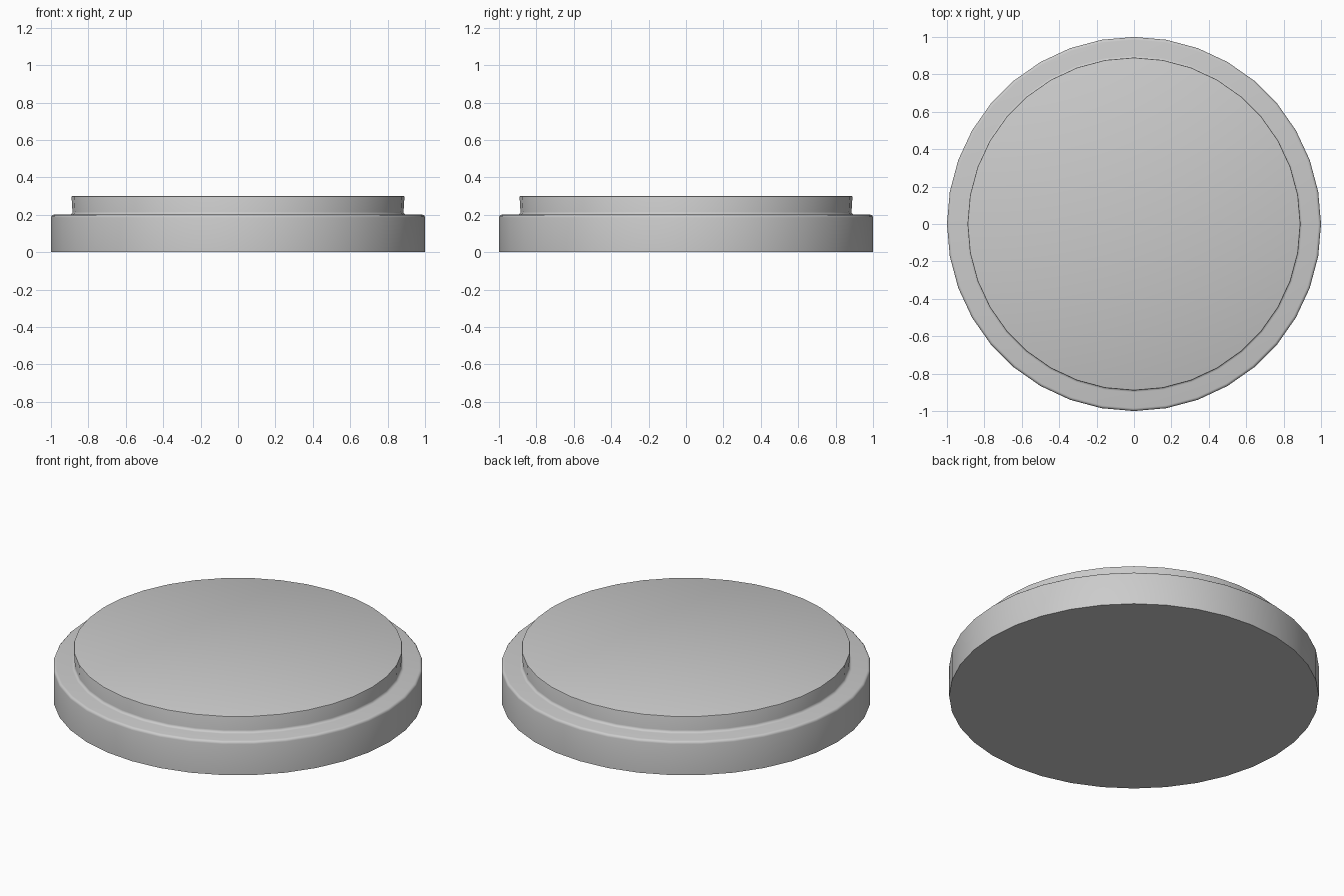
import bpy, bmesh
from math import cos, sin, pi, radians

if "Cube" in bpy.data.objects:
    bpy.data.objects.remove(bpy.data.objects["Cube"])

SIDES = 36


def arc(cx, cz, r, a0, a1, n=3):
    # Small rounded corner in the (radius, z) profile
    return [(cx + r * cos(radians(a0 + (a1 - a0) * i / n)),
             cz + r * sin(radians(a0 + (a1 - a0) * i / n))) for i in range(n + 1)]


def lathe(name, profile):
    bm = bmesh.new()
    rings = [[bm.verts.new((r * cos(2 * pi * i / SIDES), r * sin(2 * pi * i / SIDES), z))
              for i in range(SIDES)] for r, z in profile]
    for a, b in zip(rings, rings[1:]):
        for i in range(SIDES):
            j = (i + 1) % SIDES
            bm.faces.new((a[i], a[j], b[j], b[i]))
    bm.faces.new(rings[0][::-1])
    bm.faces.new(rings[-1])
    mesh = bpy.data.meshes.new(name)
    bm.to_mesh(mesh)
    bm.free()
    obj = bpy.data.objects.new(name, mesh)
    bpy.context.collection.objects.link(obj)
    bpy.context.view_layer.objects.active = obj
    obj.select_set(True)
    bpy.ops.object.shade_smooth_by_angle(angle=radians(35))
    return obj


# Stepped round base: rounded rim, filleted step, raised top disc
profile = [(1.0, 0.0)]
profile += arc(0.985, 0.185, 0.015, 0, 90)
profile += arc(0.90, 0.215, 0.015, 270, 180)
profile += arc(0.885, 0.295, 0.005, 0, 90, 2)
# Fillet meets the wall slightly inside the top edge
profile = [(min(r, 0.89) if z > 0.22 else r, z) for r, z in profile]
lathe("stepped_round_base", profile)
